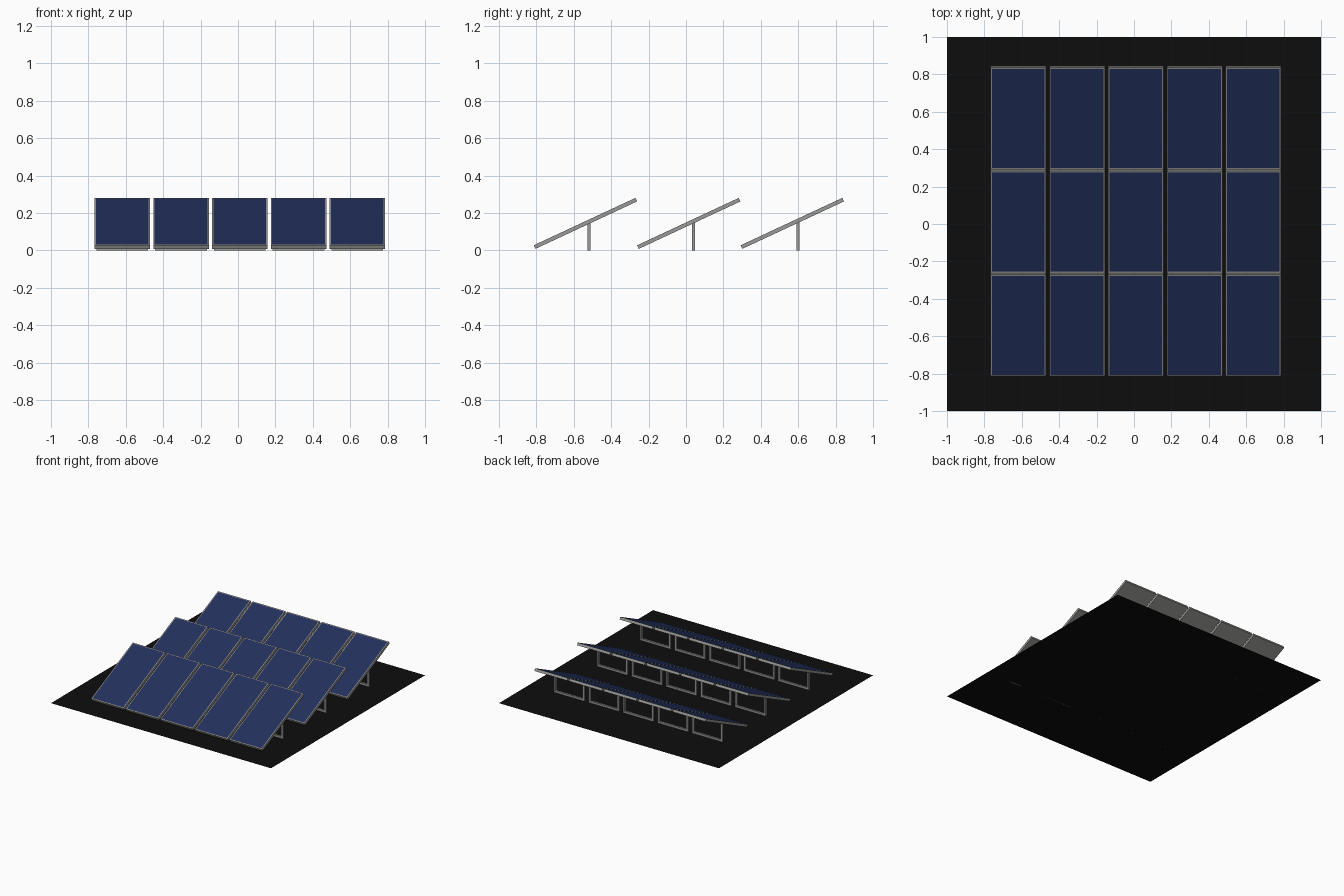
import bpy, bmesh, math
from mathutils import Matrix, Vector

if "Cube" in bpy.data.objects:
    bpy.data.objects.remove(bpy.data.objects["Cube"])

TILT = math.radians(25)
PITCH_X, CENTRE_X = 0.3141, 0.0095
PANEL_W, PANEL_L, PANEL_T = 0.297, 0.60, 0.021
PANEL_Z = 0.145
ROWS = [(-0.5375, -0.519), (0.015, 0.041), (0.5685, 0.600)]  # panel y, stand y
STAND_W, BAR = 0.277, 0.016


def material(name, rgb):
    m = bpy.data.materials.new(name)
    m.diffuse_color = (*rgb, 1)
    m.use_nodes = True
    m.node_tree.nodes["Principled BSDF"].inputs["Base Color"].default_value = m.diffuse_color
    return m


black = material("ground_black", (0.004, 0.004, 0.004))
metal = material("grey_metal", (0.32, 0.32, 0.31))
blue = material("cell_blue", (0.0165, 0.029, 0.105))


def add_object(name, bm, mats):
    me = bpy.data.meshes.new(name)
    bm.to_mesh(me)
    bm.free()
    for m in mats:
        me.materials.append(m)
    ob = bpy.data.objects.new(name, me)
    bpy.context.collection.objects.link(ob)
    return ob


def add_box(bm, centre, size):
    mat = Matrix.Translation(centre) @ Matrix.Diagonal((*size, 1))
    return bmesh.ops.create_cube(bm, size=1, matrix=mat)


# Ground sheet
bm = bmesh.new()
bmesh.ops.create_grid(bm, x_segments=1, y_segments=1, size=1)
add_object("ground_sheet", bm, [black])

# Panel: metal slab with the blue cell area inset in its top face
bm = bmesh.new()
add_box(bm, (0, 0, 0), (PANEL_W, PANEL_L, PANEL_T))
bm.normal_update()
top = max(bm.faces, key=lambda f: f.normal.z)
bmesh.ops.inset_region(bm, faces=[top], thickness=0.011)
top.material_index = 1
panel = add_object("panel", bm, [metal, blue])

# Stand: foot bar with two posts reaching the panel underside
bm = bmesh.new()
add_box(bm, (0, 0, BAR / 2), (STAND_W, BAR, BAR))
for side in (-1, 1):
    add_box(bm, (side * (STAND_W - BAR) / 2, 0, 0.0745), (BAR, BAR, 0.149))
stand = add_object("stand", bm, [metal])


def place(source, name, location, tilt=0):
    ob = source.copy()
    ob.name = name
    ob.location = location
    ob.rotation_euler.x = tilt
    bpy.context.collection.objects.link(ob)


# Three rows of five panels
for r, (panel_y, stand_y) in enumerate(ROWS):
    for c in range(5):
        x = CENTRE_X + (c - 2) * PITCH_X
        place(panel, f"solar_panel_{r}_{c}", (x, panel_y, PANEL_Z), TILT)
        place(stand, f"panel_stand_{r}_{c}", (x, stand_y, 0))

for ob in (panel, stand):
    bpy.data.objects.remove(ob)
